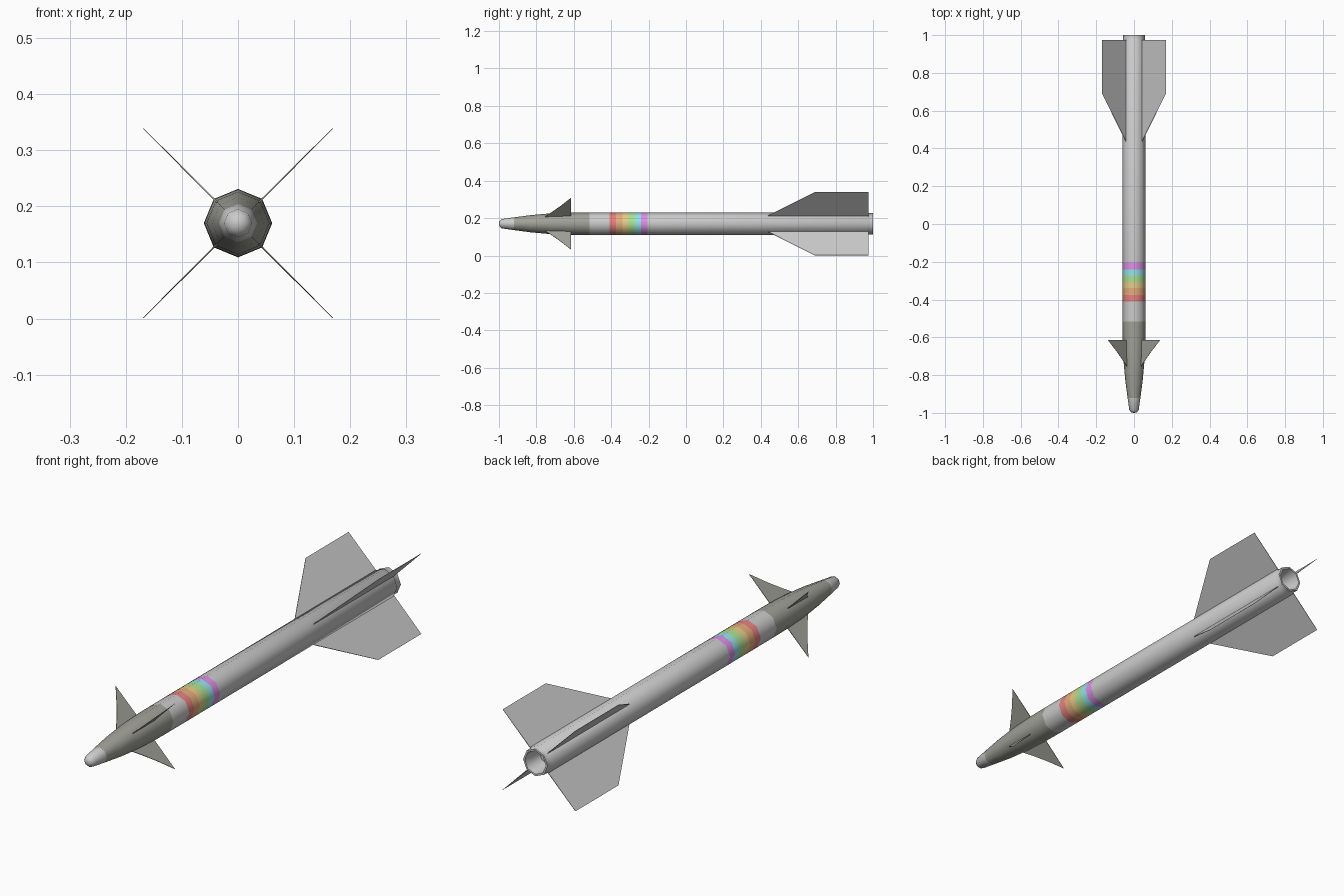
import bpy, bmesh, math

if "Cube" in bpy.data.objects:
    bpy.data.objects.remove(bpy.data.objects["Cube"])

AXIS_Z = 0.17   # height of the body axis
R = 0.061       # body radius
SIDES = 8


def material(name, rgb):
    m = bpy.data.materials.new(name)
    m.diffuse_color = (*rgb, 1)
    m.use_nodes = True
    m.node_tree.nodes["Principled BSDF"].inputs["Base Color"].default_value = m.diffuse_color
    return m


def add_object(name, bm, mat=None, smooth=None):
    bmesh.ops.recalc_face_normals(bm, faces=bm.faces)
    mesh = bpy.data.meshes.new(name)
    bm.to_mesh(mesh)
    bm.free()
    ob = bpy.data.objects.new(name, mesh)
    bpy.context.collection.objects.link(ob)
    ob.location.z = AXIS_Z
    if mat:
        mesh.materials.append(mat)
    if smooth:
        bpy.ops.object.select_all(action='DESELECT')
        ob.select_set(True)
        bpy.context.view_layer.objects.active = ob
        bpy.ops.object.shade_smooth_by_angle(angle=math.radians(smooth))
    return ob


def tube(name, profile, mat=None):
    """Eight-sided surface around the y axis from (y, radius) points."""
    bm = bmesh.new()
    rings = []
    for y, r in profile:
        if r == 0:
            rings.append([bm.verts.new((0, y, 0))] * SIDES)
        else:
            rings.append([bm.verts.new((r * math.cos(a), y, r * math.sin(a)))
                          for a in (math.tau * i / SIDES for i in range(SIDES))])
    for a, b in zip(rings, rings[1:]):
        for i in range(SIDES):
            j = (i + 1) % SIDES
            quad = list(dict.fromkeys((a[i], a[j], b[j], b[i])))
            bm.faces.new(quad)
    # keep outward direction consistent on open tubes
    ob = add_object(name, bm, mat, 50)
    return ob


def fin(name, outline, angle, root_half, tip_half, mat=None):
    """Thin blade from (y, distance from axis) points, thinner outward."""
    bm = bmesh.new()
    c, s = math.cos(angle), math.sin(angle)
    far = max(d for _, d in outline)
    near = min(d for _, d in outline)
    sides = []
    for sign in (1, -1):
        verts = []
        for y, d in outline:
            f = (d - near) / (far - near)
            t = sign * (root_half + (tip_half - root_half) * f)
            verts.append(bm.verts.new((d * c - t * s, y, d * s + t * c)))
        sides.append(verts)
        bm.faces.new(verts)
    n = len(outline)
    for i in range(n):
        j = (i + 1) % n
        bm.faces.new((sides[0][i], sides[0][j], sides[1][j], sides[1][i]))
    add_object(name, bm, mat)


dark = material("dark_grey_green", (0.36, 0.36, 0.32))

# Nose and guidance section
tube("nose_tip", [(-1.0, 0), (-0.998, 0.014), (-0.985, 0.025), (-0.92, 0.034)])
tube("guidance_section", [(-0.92, 0.034), (-0.83, 0.046), (-0.72, 0.056),
                          (-0.62, 0.06), (-0.515, R)], dark)

# Plain collar, then the six coloured bands
tube("front_collar", [(-0.515, R), (-0.41, R)])
bands = [("red", (0.80, 0.22, 0.22)), ("orange", (0.78, 0.42, 0.20)),
         ("amber", (0.80, 0.60, 0.25)), ("green", (0.42, 0.75, 0.30)),
         ("cyan", (0.30, 0.78, 0.82)), ("purple", (0.72, 0.28, 0.80))]
edges = [-0.41, -0.375, -0.34, -0.31, -0.272, -0.24, -0.205]
for (colour, rgb), y0, y1 in zip(bands, edges, edges[1:]):
    tube(colour + "_band", [(y0, R), (y1, R)], material(colour, rgb))

# Main body with hollow nozzle at the rear
tube("motor_body", [(-0.205, R), (0.97, R), (0.975, 0.057), (1.0, 0.057),
                    (1.0, 0.049), (0.92, 0.036), (0.92, 0)])

# Four rear fins and four front canards, set in an X
Q = math.sqrt(2)
rear = [(0.43, 0.055), (0.69, 0.169 * Q), (0.975, 0.169 * Q), (0.975, 0.055)]
front = [(-0.76, 0.048), (-0.725, 0.06 * Q), (-0.674, 0.092 * Q),
         (-0.615, 0.138 * Q), (-0.615, 0.055)]
front[1] = (-0.72, 0.06 * Q)
for i in range(4):
    a = math.radians(45 + 90 * i)
    fin(f"rear_fin_{i + 1}", rear, a, 0.0015, 0.0006)
    fin(f"front_canard_{i + 1}", front, a, 0.0015, 0.0005, dark)
